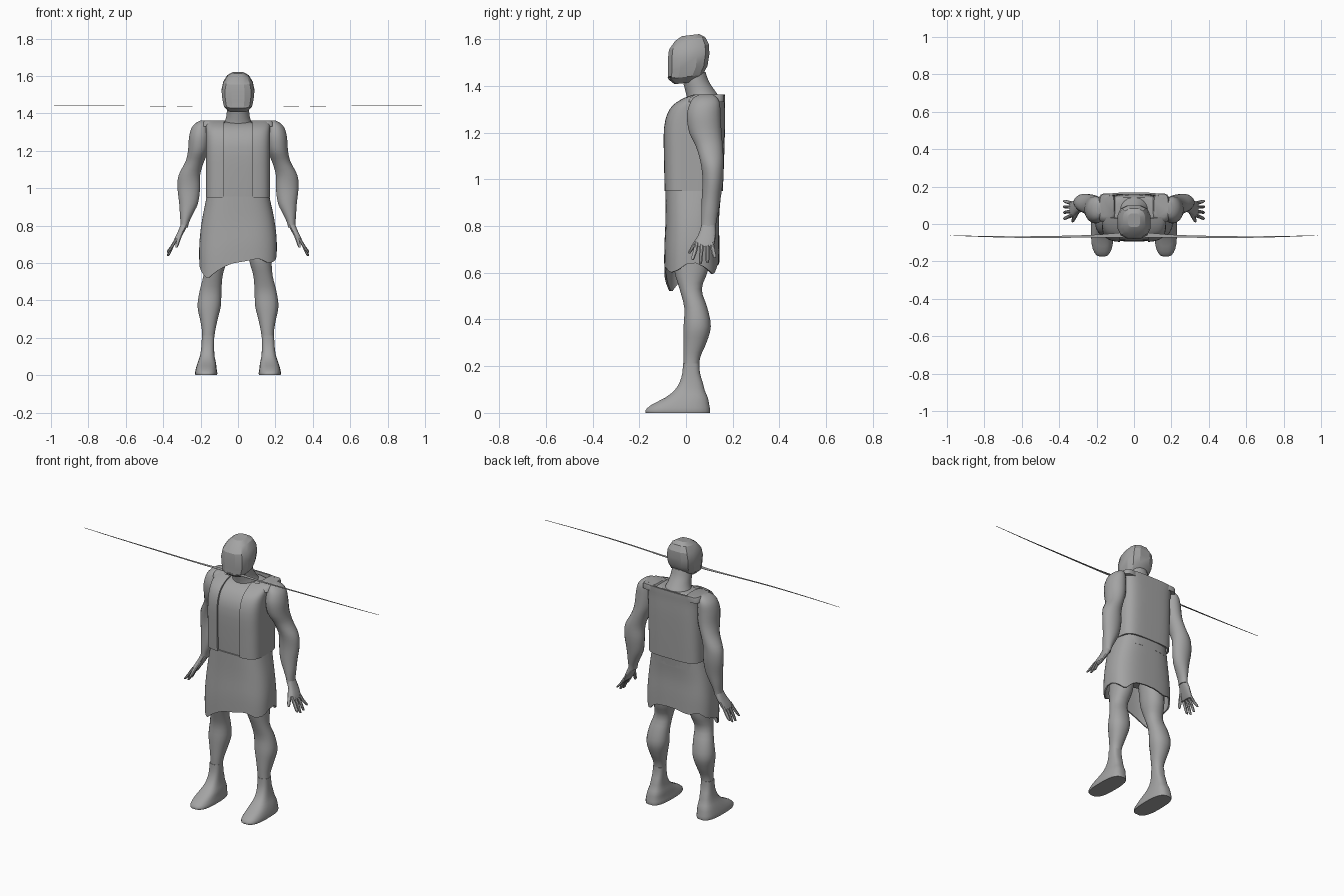
import bpy, math
from math import sin, cos, pi, radians

# dark grey shared by every part
GREY = bpy.data.materials.new("dark_grey")
GREY.diffuse_color = (.37, .37, .37, 1)


def make(name, verts, faces, mirror=False, thick=0.0, angle=40):
    me = bpy.data.meshes.new(name)
    me.from_pydata(verts, [], faces)
    me.materials.append(GREY)
    ob = bpy.data.objects.new(name, me)
    bpy.context.collection.objects.link(ob)
    if thick:
        m = ob.modifiers.new("thickness", 'SOLIDIFY')
        m.thickness = thick
        m.offset = -1
        bpy.context.view_layer.objects.active = ob
        bpy.ops.object.modifier_apply(modifier=m.name)
    ob.data.shade_smooth()
    ob.data.set_sharp_from_angle(angle=radians(angle))
    if mirror:
        m = ob.modifiers.new("mirror", 'MIRROR')
        m.use_mirror_merge = False
    return ob


def spline(rings, sub):
    """Catmull-Rom refinement of the rings."""
    out = []
    for i in range(len(rings) - 1):
        p0, p1 = rings[max(i - 1, 0)], rings[i]
        p2, p3 = rings[i + 1], rings[min(i + 2, len(rings) - 1)]
        for k in range(sub):
            t = k / sub
            out.append([0.5 * (2 * b + (c - a) * t + (2 * a - 5 * b + 4 * c - d) * t * t
                               + (3 * b - a - 3 * c + d) * t ** 3)
                        for a, b, c, d in zip(p0, p1, p2, p3)])
    return out + [list(rings[-1])]


def loft(name, rings, n=20, e=2.0, sub=3, arc=None, tilt=0.0, hem=None, caps=True, **kw):
    """Skin over level superellipse rings (cx, cy, z, rx, ry), listed bottom to top."""
    rings = spline(rings, sub)
    closed = arc is None
    if closed:
        angs = [2 * pi * (k + 0.5) / n for k in range(n)]
    else:
        angs = [radians(arc[0] + (arc[1] - arc[0]) * k / (n - 1)) for k in range(n)]
    verts, faces = [], []
    top, low = rings[-1][2], rings[0][2]
    for cx, cy, z, rx, ry in rings:
        for a in angs:
            c, s = cos(a), sin(a)
            x = cx + rx * math.copysign(abs(c) ** (2 / e), c)
            y = cy + ry * math.copysign(abs(s) ** (2 / e), s)
            zz = z + tilt * (y - cy)
            if hem:
                zz = top - (top - z) / (top - low) * (top - hem(math.degrees(a)))
            verts.append((x, y, zz))
    for r in range(len(rings) - 1):
        for k in range(n if closed else n - 1):
            k2 = (k + 1) % n
            faces.append((r * n + k, r * n + k2, (r + 1) * n + k2, (r + 1) * n + k))
    if closed and caps:
        faces.append(tuple(reversed(range(n))))
        faces.append(tuple(range((len(rings) - 1) * n, len(rings) * n)))
    return make(name, verts, faces, **kw)


# faceted hooded head
loft("head", [(0, -.005, 1.412, .050, .045), (0, -.003, 1.438, .076, .076), (0, .008, 1.475, .085, .086),
              (0, .011, 1.523, .090, .091), (0, .013, 1.565, .081, .088), (0, .018, 1.600, .060, .066),
              (0, .020, 1.617, .034, .038)], n=12, e=2.9, sub=1, tilt=.12, angle=25)

# neck leaning forward
loft("neck", [(0, .085, 1.30, .110, .075), (0, .076, 1.345, .078, .072),
              (0, .060, 1.38, .064, .064), (0, .042, 1.42, .060, .056), (0, .032, 1.46, .058, .052)])

# chest under the vest
loft("chest", [(0, .035, .90, .155, .112), (0, .035, 1.05, .157, .120), (0, .036, 1.22, .160, .123),
               (0, .050, 1.30, .160, .106), (0, .070, 1.34, .145, .080), (0, .088, 1.354, .10, .055)],
     n=32, e=3.6)

# open sleeveless vest
loft("vest", [(0, .033, .95, .172, .125), (0, .034, 1.08, .172, .129), (0, .036, 1.22, .172, .131),
              (0, .048, 1.30, .172, .119), (0, .072, 1.34, .172, .096), (0, .098, 1.362, .168, .070)],
     n=44, e=4.2, arc=(-80, 260), thick=.010)

# shoulder straps of the vest
loft("shoulder_strap", [(.145, .085, 1.33, .048, .078), (.145, .09, 1.350, .046, .074),
                        (.145, .10, 1.362, .038, .062)], n=16, e=3.5, sub=1, mirror=True)

# ragged wrap skirt, hem heights every 22.5 degrees from the +x side
HEM = [.645, .62, .59, .64, .65, .63, .65, .615, .60, .555, .515, .56, .605, .625, .60, .61]


def hem(deg):
    t = (deg % 360) / 22.5
    i = int(t) % 16
    return HEM[i] + (HEM[(i + 1) % 16] - HEM[i]) * (t - int(t))


loft("skirt", [(0, .025, .60, .207, .118), (0, .025, .70, .207, .118), (0, .027, .82, .194, .115),
               (0, .032, .955, .168, .120)], n=48, e=2.9, hem=hem, caps=False, thick=.008)

# hips hidden under the skirt
loft("hips", [(0, .03, .74, .12, .08), (0, .03, .80, .165, .098), (0, .03, .93, .156, .105)], n=24, e=2.6)

# legs
loft("leg", [(.160, .022, .19, .032, .033), (.157, .025, .24, .036, .037), (.156, .038, .30, .048, .050),
             (.154, .048, .37, .063, .059), (.147, .042, .45, .059, .050), (.134, .020, .53, .052, .048),
             (.120, .022, .61, .060, .073), (.112, .025, .70, .066, .078), (.10, .03, .82, .075, .08)],
     n=20, e=2.2, mirror=True)

# feet
loft("foot", [(.170, -.035, .0, .058, .138), (.170, -.035, .012, .060, .139), (.170, -.024, .035, .056, .124),
              (.167, .002, .065, .050, .092), (.165, .015, .095, .041, .066),
              (.163, .022, .13, .036, .050), (.161, .022, .17, .034, .038), (.160, .022, .212, .033, .035)],
     n=24, e=2.8, sub=2, mirror=True)

# muscular arms
loft("arm", [(.288, .096, .79, .020, .031), (.284, .098, .82, .024, .033), (.276, .102, .86, .035, .037),
             (.264, .108, .92, .051, .041), (.263, .115, 1.0, .061, .045), (.260, .112, 1.07, .058, .050),
             (.232, .100, 1.14, .050, .058), (.213, .083, 1.20, .055, .070), (.206, .076, 1.27, .057, .073),
             (.202, .080, 1.32, .048, .066), (.193, .083, 1.348, .034, .052), (.186, .085, 1.362, .014, .030)],
     n=20, mirror=True)

# hands
loft("palm", [(.334, .078, .712, .012, .040), (.322, .082, .735, .016, .042), (.303, .092, .77, .018, .036),
              (.286, .096, .805, .020, .030)], n=14, e=2.5, sub=2, mirror=True)

# fingers splayed front to back
for i, (y0, y1, tip) in enumerate([(.047, .030, .655), (.068, .062, .638), (.090, .092, .642), (.110, .122, .662)]):
    loft(f"finger_{i + 1}", [(.376, y1, tip, .004, .004), (.370, y1, tip + .008, .008, .008),
                             (.352, (y0 + y1) / 2, .69, .010, .0095), (.326, y0, .732, .011, .010)],
         n=8, sub=2, mirror=True)
loft("thumb", [(.330, .014, .682, .004, .004), (.327, .018, .692, .009, .008),
               (.315, .042, .73, .011, .011), (.300, .072, .77, .012, .014)], n=8, sub=2, mirror=True)

# long flat whisker blades beside the mouth (x, y, z, half width)
path = spline([(.0, -.066, 1.437, .014), (.08, -.060, 1.435, .012), (.22, -.065, 1.435, .007),
               (.5, -.070, 1.440, .005), (.75, -.068, 1.441, .003), (.985, -.061, 1.441, .001)], 4)
vs = [v for x, y, z, w in path for v in ((x, y - w, z), (x, y + w, z))]
fs = [(2 * i, 2 * i + 2, 2 * i + 3, 2 * i + 1) for i in range(len(path) - 1)]
make("whisker", vs, fs, mirror=True, thick=.0015)
